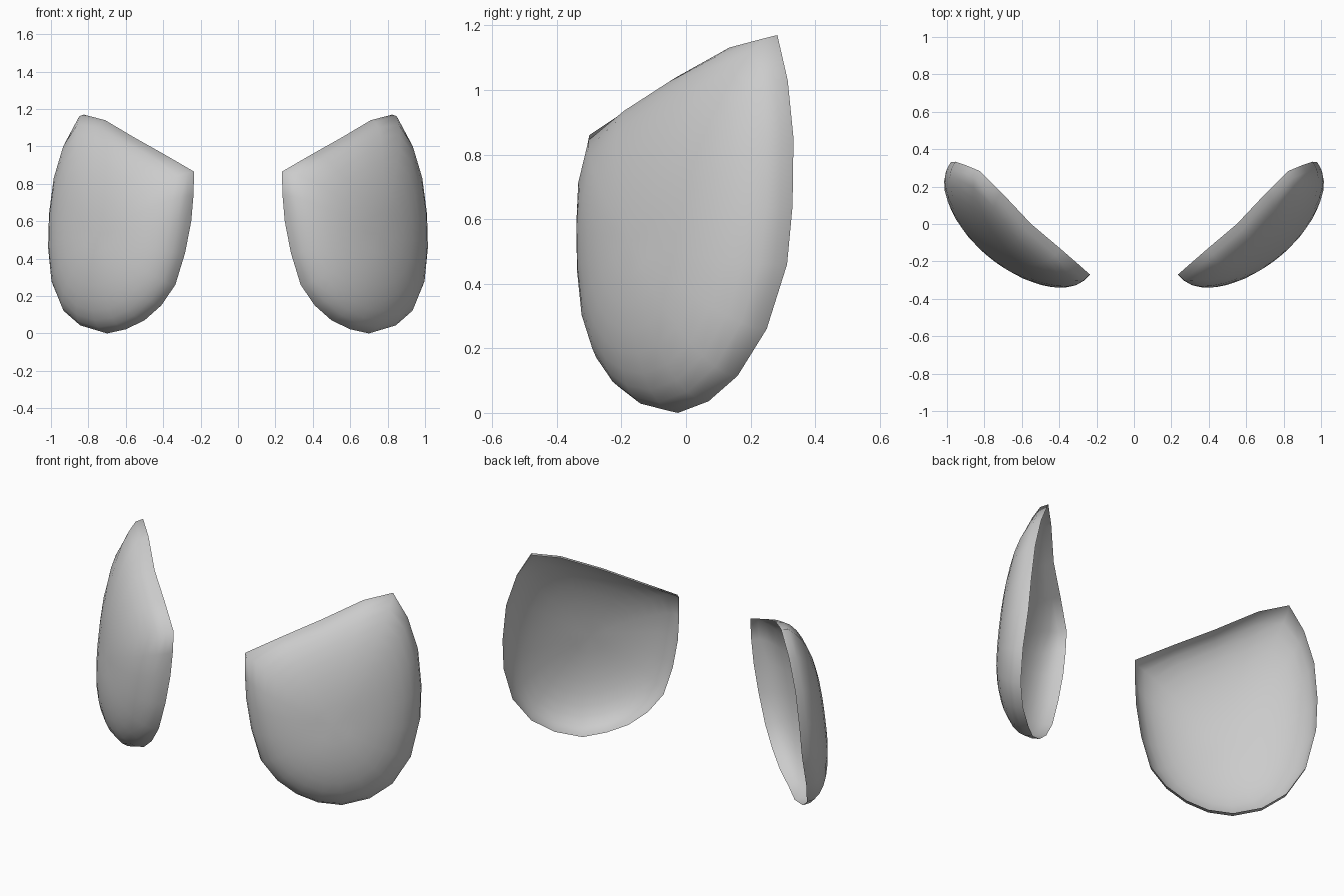
import bpy, bmesh, math
from mathutils import Vector

if "Cube" in bpy.data.objects:
    bpy.data.objects.remove(bpy.data.objects["Cube"])

# Rim of one curved shell (right side), counter-clockwise from the inner top corner
RIM = [(.235, -.27, .865), (.238, -.275, .74), (.25, -.28, .60), (.283, -.28, .43),
       (.335, -.268, .26), (.41, -.228, .15), (.50, -.172, .07), (.60, -.11, .022),
       (.70, -.025, 0), (.82, .07, .036), (.91, .16, .115), (.97, .25, .26),
       (.985, .313, .46), (.98, .33, .64), (.955, .333, .85), (.90, .315, 1.03), (.825, .283, 1.17),
       (.71, .17, 1.14), (.55, 0, 1.045), (.39, -.135, .955)]
CENTRE = Vector((.615, .0, .53))
BULGE = Vector((.62, -.78, 0)) * .225
RINGS = 9


def shell(name, side):
    bm = bmesh.new()
    offsets = [Vector(p) - CENTRE for p in RIM]
    n = len(offsets)
    rings = []
    for k in range(RINGS):
        # elliptical dome section, slightly squared
        a = math.pi / 2 * (1 - k / RINGS)
        s, h = math.sin(a) ** .92, math.cos(a) ** .95
        ring = []
        for o in offsets:
            p = CENTRE + o * s + BULGE * h
            ring.append(bm.verts.new((p.x * side, p.y, p.z)))
        rings.append(ring)
        # soften the corners towards the middle of the dome
        if k > 0:
            offsets = [offsets[i] * .7 + (offsets[i - 1] + offsets[(i + 1) % n]) * .155
                       for i in range(n)]
    p = CENTRE + BULGE
    apex = bm.verts.new((p.x * side, p.y, p.z))
    for r0, r1 in zip(rings, rings[1:]):
        for i in range(n):
            j = (i + 1) % n
            bm.faces.new((r0[i], r0[j], r1[j], r1[i]))
    for i in range(n):
        bm.faces.new((rings[-1][i], rings[-1][(i + 1) % n], apex))
    if side < 0:
        bmesh.ops.reverse_faces(bm, faces=bm.faces[:])
    for f in bm.faces:
        f.smooth = True
    mesh = bpy.data.meshes.new(name)
    bm.to_mesh(mesh)
    bm.free()
    bpy.context.collection.objects.link(bpy.data.objects.new(name, mesh))


# Mirrored pair of open shells
shell("right_shell", 1)
shell("left_shell", -1)
